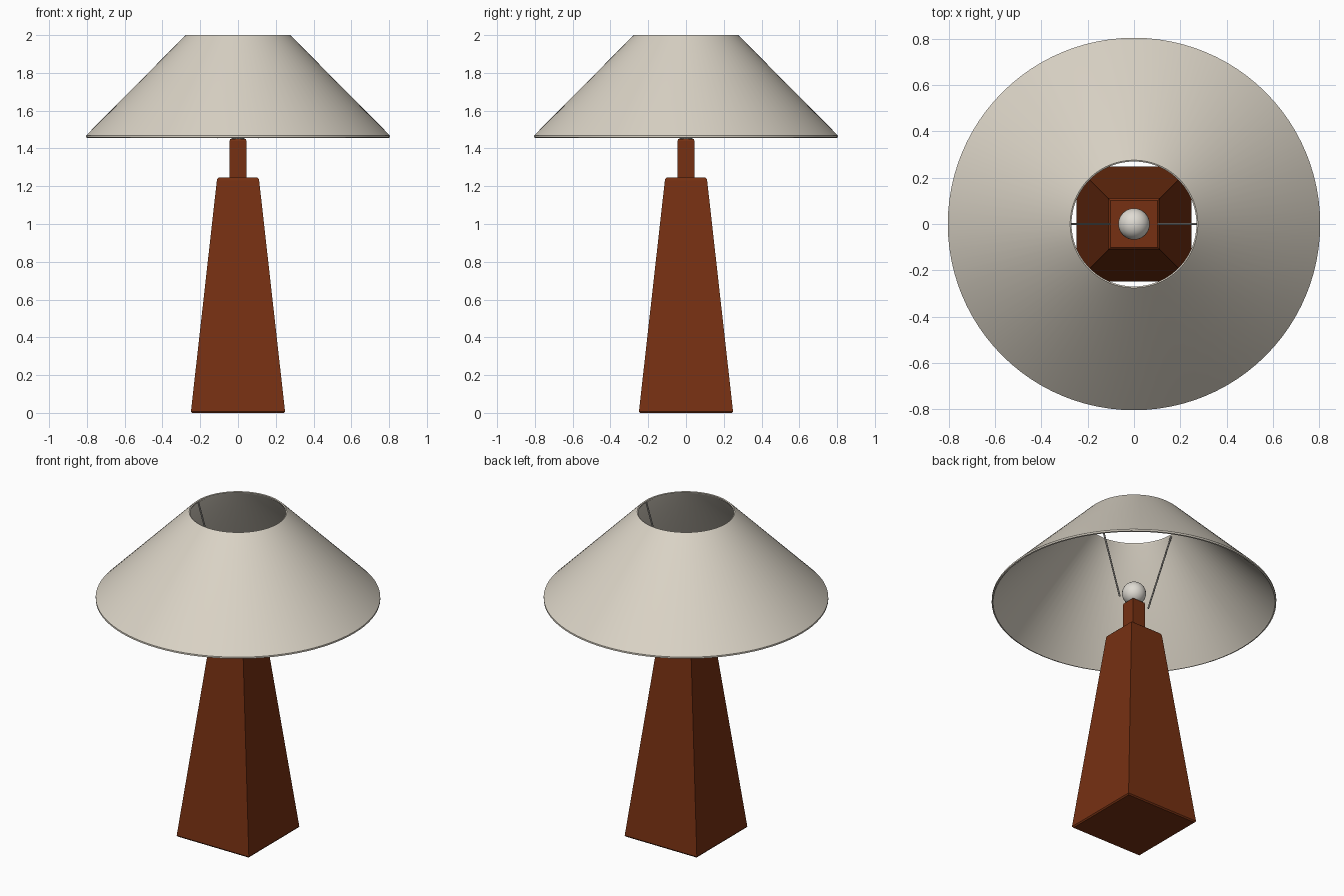
import bpy, bmesh, math
from mathutils import Vector

cube = bpy.data.objects.get("Cube")
if cube:
    bpy.data.objects.remove(cube, do_unlink=True)


def material(name, color):
    mat = bpy.data.materials.new(name)
    mat.use_nodes = True
    mat.diffuse_color = (*color, 1)
    bsdf = mat.node_tree.nodes["Principled BSDF"]
    bsdf.inputs["Base Color"].default_value = (*color, 1)
    bsdf.inputs["Roughness"].default_value = 0.7
    return mat


wood = material("red brown wood", (0.18, 0.03, 0.006))
linen = material("warm cream linen", (0.70, 0.65, 0.56))
glass = material("frosted white", (0.74, 0.71, 0.65))
metal = material("grey metal", (0.30, 0.29, 0.27))


def lathe(name, profile, sides, mat, closed=False, turn=0.0, smooth=True):
    """Spin (radius, height) points around z; a zero radius becomes a pole."""
    bm = bmesh.new()
    rings = []
    for r, z in profile:
        rings.append([bm.verts.new((r * math.cos(a), r * math.sin(a), z))
                      for a in (turn + math.tau * i / sides for i in range(sides))])
    pairs = list(zip(rings, rings[1:]))
    if closed:
        pairs.append((rings[-1], rings[0]))
    else:
        bm.faces.new(rings[0])
        bm.faces.new(rings[-1])
    for low, high in pairs:
        for i in range(sides):
            j = (i + 1) % sides
            bm.faces.new((low[i], low[j], high[j], high[i]))
    bmesh.ops.recalc_face_normals(bm, faces=bm.faces)
    mesh = bpy.data.meshes.new(name)
    bm.to_mesh(mesh)
    bm.free()
    mesh.materials.append(mat)
    obj = bpy.data.objects.new(name, mesh)
    bpy.context.collection.objects.link(obj)
    if smooth:
        bpy.ops.object.select_all(action="DESELECT")
        obj.select_set(True)
        bpy.context.view_layer.objects.active = obj
        bpy.ops.object.shade_smooth_by_angle(angle=math.radians(40))
    return obj


def square_post(name, profile, mat):
    """Four-sided tapering post from (half width, height) points."""
    corners = [(h * math.sqrt(2), z) for h, z in profile]
    return lathe(name, corners, 4, mat, turn=math.pi / 4, smooth=False)


# Tapered wooden base with softened ends, and the slim neck
square_post("base", [(0.243, 0), (0.249, 0.008), (0.112, 1.23),
                     (0.109, 1.24), (0.102, 1.247)], wood)
square_post("neck", [(0.045, 1.24), (0.045, 1.44), (0.041, 1.45)], wood)

# Metal socket under the bulb
lathe("socket", [(0.035, 1.445), (0.035, 1.465)], 24, metal)

# Thin conical shade, open at top and bottom
lathe("shade", [(0.797, 1.456), (0.805, 1.458), (0.805, 1.468), (0.285, 1.992),
                (0.276, 2.0), (0.270, 1.997), (0.274, 1.985), (0.790, 1.466)],
      96, linen, closed=True)

# Bulb
bpy.ops.mesh.primitive_uv_sphere_add(segments=32, ring_count=16, radius=0.068,
                                     location=(0, 0, 1.512))
bulb = bpy.context.object
bulb.name = "bulb"
bulb.data.materials.append(glass)
bpy.ops.object.shade_smooth()

# Two sloping wires that carry the shade
for side, label in ((1, "left"), (-1, "right")):
    low, high = Vector((side * 0.105, 0, 1.455)), Vector((side * 0.274, 0, 1.985))
    bpy.ops.mesh.primitive_cylinder_add(vertices=10, radius=0.005,
                                        depth=(high - low).length,
                                        location=(low + high) / 2)
    wire = bpy.context.object
    wire.name = label + "_shade_wire"
    wire.rotation_euler = (high - low).to_track_quat("Z", "Y").to_euler()
    wire.data.materials.append(metal)
    bpy.ops.object.shade_smooth_by_angle(angle=math.radians(40))
